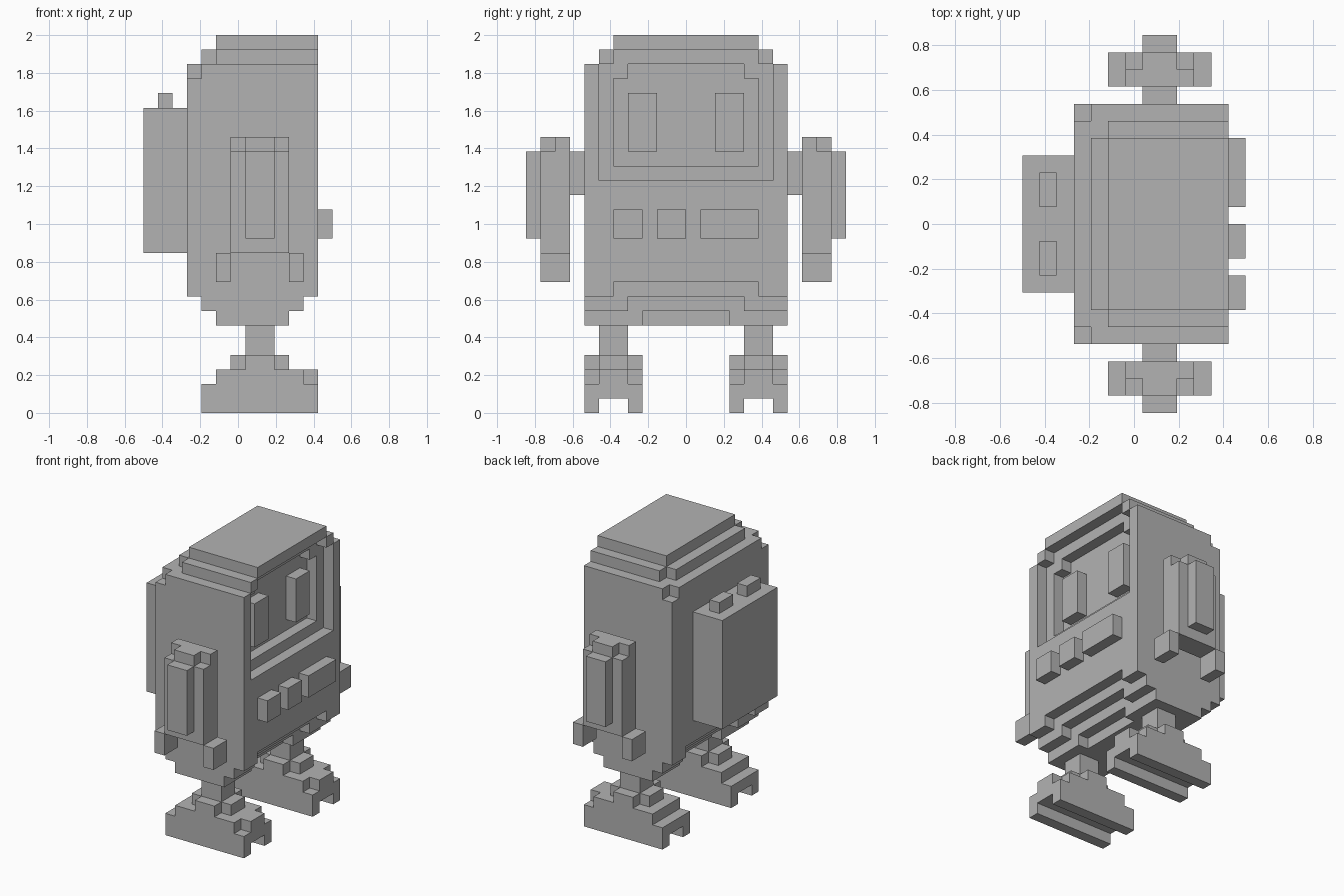
import bpy
import bmesh
from mathutils import Vector

U = 1 / 13          # edge of one block
X0 = -6.5           # block column zero along x

if "Cube" in bpy.data.objects:
    bpy.data.objects.remove(bpy.data.objects["Cube"], do_unlink=True)

grey = bpy.data.materials.new("light grey")
grey.use_nodes = True
grey.diffuse_color = (0.45, 0.45, 0.45, 1)
grey.node_tree.nodes["Principled BSDF"].inputs["Base Color"].default_value = (0.45, 0.45, 0.45, 1)


def box(x, y, z):
    """All blocks inside a box given as three (low, high) ranges."""
    return {(i, j, k) for i in range(*x) for j in range(*y) for k in range(*z)}


def wide(x, half, z):
    """A box centred across the width."""
    return box(x, (-half, half), z)


def build(name, cells, mirror=False):
    """Skin a set of blocks with only its outer faces."""
    bm = bmesh.new()
    for cell in cells:
        for axis in range(3):
            for side in (0, 1):
                near = list(cell)
                near[axis] += 2 * side - 1
                if tuple(near) in cells:
                    continue
                a, b = (axis + 1) % 3, (axis + 2) % 3
                ring = []
                for da, db in ((0, 0), (1, 0), (1, 1), (0, 1)):
                    p = Vector(cell)
                    p[axis] += side
                    p[a] += da
                    p[b] += db
                    p.x += X0
                    ring.append(bm.verts.new(p * U))
                bm.faces.new(ring if side else ring[::-1])
    bmesh.ops.remove_doubles(bm, verts=bm.verts[:], dist=U / 100)
    bmesh.ops.dissolve_limit(bm, angle_limit=0.01, verts=bm.verts[:], edges=bm.edges[:])
    mesh = bpy.data.meshes.new(name)
    bm.to_mesh(mesh)
    bm.free()
    mesh.materials.append(grey)
    obj = bpy.data.objects.new(name, mesh)
    bpy.context.collection.objects.link(obj)
    if mirror:
        mod = obj.modifiers.new("Mirror", "MIRROR")
        mod.use_axis = (False, True, False)
        mod.use_mirror_merge = False
    return obj


# Body: main block with a stepped roof and a stepped belly
body = wide((3, 12), 7, (8, 24))
body -= box((3, 4), (6, 7), (23, 24)) | box((3, 4), (-7, -6), (23, 24))
body |= wide((4, 12), 5, (24, 25)) | wide((5, 12), 6, (24, 25)) | wide((5, 12), 5, (25, 26))
body |= wide((4, 11), 7, (7, 8)) | wide((5, 10), 7, (6, 7))

# Notches along the lower edges, narrowing towards the bottom
for step in range(3):
    z = (8 - step, 9 - step)
    body -= wide((11 - step, 12 - step), 5 - step, z)
    body -= wide((3 + step, 4 + step), 5 - step, z)

# Face: a recessed frame and a deeper screen
body -= wide((11, 12), 6, (16, 24)) | wide((11, 12), 5, (24, 25))
body -= wide((10, 11), 5, (17, 23)) | wide((10, 11), 4, (23, 24))
build("body", body)

# Eyes and chest buttons
build("eyes", box((10, 11), (2, 4), (18, 22)), mirror=True)
for name, span in (("small_button", (-5, -3)), ("middle_button", (-2, 0)), ("wide_button", (1, 5))):
    build(name, box((12, 13), span, (12, 14)))

# Backpack with two nubs
build("backpack", wide((0, 3), 4, (11, 21)))
build("backpack_nubs", box((1, 2), (1, 3), (21, 22)), mirror=True)

# Arms: shoulder joint, upper block, outer plate and two claws
arm = box((7, 9), (7, 8), (15, 18)) | box((6, 10), (8, 10), (11, 18))
arm |= box((6, 10), (8, 9), (18, 19)) | box((7, 9), (9, 10), (18, 19))
arm |= box((7, 9), (10, 11), (12, 18))
build("arms", arm, mirror=True)
claws = box((5, 6), (8, 10), (9, 11)) | box((10, 11), (8, 10), (9, 11))
build("claws", claws, mirror=True)

# Legs and stepped feet standing on two treads
build("legs", box((7, 9), (4, 6), (4, 6)), mirror=True)
foot = box((4, 12), (3, 7), (0, 2)) - box((4, 12), (4, 6), (0, 1))
foot |= box((5, 11), (3, 7), (2, 3)) | box((11, 12), (4, 6), (2, 3))
foot |= box((6, 10), (4, 6), (3, 4)) | box((7, 9), (3, 7), (3, 4))
build("feet", foot, mirror=True)
